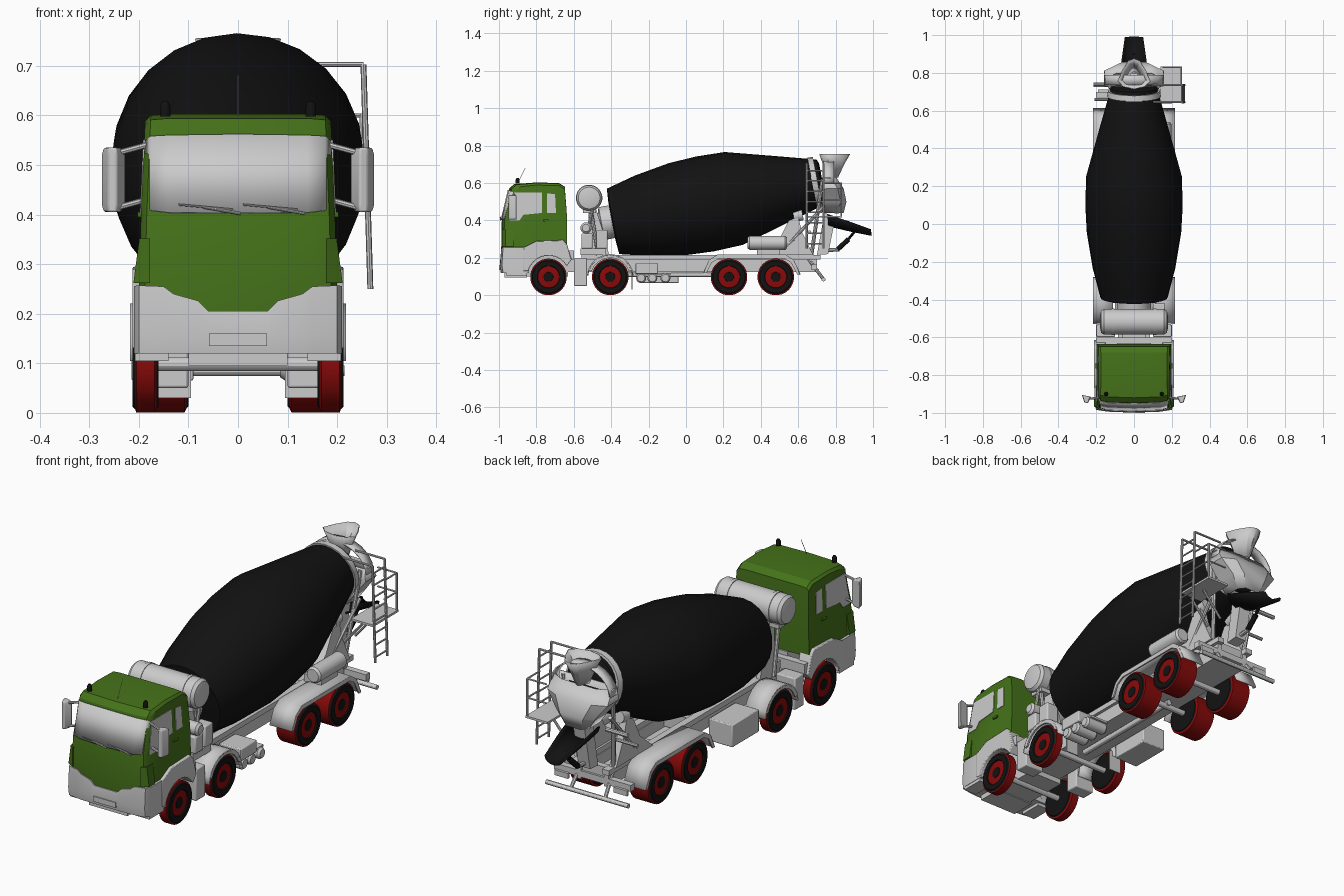
import bpy, bmesh, math
from mathutils import Vector
from math import sin, cos, pi, radians


def material(name, col):
    m = bpy.data.materials.new(name)
    m.diffuse_color = (*col, 1)
    return m


GREEN = material("green_paint", (0.06, 0.17, 0.01))
BLACK = material("black", (0.006, 0.006, 0.006))
RED = material("red", (0.25, 0.003, 0.003))


def loft(name, rings, mat=None, closed=True, caps=True, thick=0, bevel=0):
    bm = bmesh.new()
    vs = [[bm.verts.new(p) for p in r] for r in rings]
    n = len(rings[0])
    for a, b in zip(vs, vs[1:]):
        for i in range(n if closed else n - 1):
            j = (i + 1) % n
            bm.faces.new((a[i], a[j], b[j], b[i]))
    if caps and closed:
        bm.faces.new(vs[0])
        bm.faces.new(vs[-1])
    bmesh.ops.recalc_face_normals(bm, faces=bm.faces)
    me = bpy.data.meshes.new(name)
    bm.to_mesh(me)
    bm.free()
    ob = bpy.data.objects.new(name, me)
    bpy.context.collection.objects.link(ob)
    if mat:
        me.materials.append(mat)
    if thick:
        m = ob.modifiers.new("thickness", 'SOLIDIFY')
        m.thickness, m.offset = thick, 0
    if bevel:
        m = ob.modifiers.new("bevel", 'BEVEL')
        m.width, m.segments, m.limit_method = bevel, 2, 'ANGLE'
    return ob


def prism(name, yz, x0, x1, mat=None, **k):
    return loft(name, [[(x, y, z) for y, z in yz] for x in (x0, x1)], mat, **k)


def box(name, x0, x1, y0, y1, z0, z1, mat=None, **k):
    return prism(name, [(y0, z0), (y1, z0), (y1, z1), (y0, z1)], x0, x1, mat, **k)


def lathe(name, prof, origin, axis, mat=None, n=24, **k):
    o, d = Vector(origin), Vector(axis).normalized()
    u = d.orthogonal().normalized()
    w = d.cross(u)
    return loft(name, [[o + d * t + (u * cos(2 * pi * i / n) + w * sin(2 * pi * i / n)) * r
                        for i in range(n)] for t, r in prof], mat, **k)


def tube(name, p, q, r=0.005, mat=None, n=8):
    d = Vector(q) - Vector(p)
    return lathe(name, [(0, r), (d.length, r)], p, d, mat, n)


def arc(y, z, r, a0, a1, n):
    return [(y + r * cos(radians(a0 + (a1 - a0) * i / n)),
             z + r * sin(radians(a0 + (a1 - a0) * i / n))) for i in range(n + 1)]


# cab shell: side profile swept across, rounded back at the front corners
STATIONS = [(-1, .035, .014), (-.94, .014, .003), (-.75, .005, 0), (0, 0, 0),
            (.75, .005, 0), (.94, .014, .003), (1, .035, .014)]


def half_w(z):
    return .2 - .012 * max(0, (z - .3)) / .28


def front_y(z):
    return -.988 + .003 * (z - .25) / .15 if z < .4 else -.985 + .04 * (z - .4) / .17


cab = [(-.986, .2), (-.988, .25), (-.985, .4), (-.945, .57), (-.92, .594), (-.8, .603), (-.68, .6),
       (-.648, .58), (-.636, .42), (-.636, .26), (-.84, .26)]
loft("cab_shell", [[(u * half_w(z), y + (dy if i < 5 else 0), z - (dz if 4 <= i <= 7 else 0))
                    for i, (y, z) in enumerate(cab)] for u, dy, dz in STATIONS], GREEN)
# windscreen
loft("windscreen", [[(u * .186, front_y(z) + dy - .004, z) for z in zs] for (u, dy, dz), zs in
                    zip(STATIONS, [(.418, .548), (.408, .558), (.404, .56), (.403, .562),
                                   (.404, .56), (.408, .558), (.418, .548)])],
     closed=False, thick=.004)
for x in (-.12, .01):
    tube("wiper", (x, -.99, .42), (x + .11, -.992, .41), .002)
    tube("wiper_arm", (x + .05, -.993, .415), (x + .125, -.992, .402), .003)
# bumper
top = [(.21, .256, .04), (.2, .257, .012), (.15, .255, .004), (.13, .24, .002), (.08, .226, 0), (.06, .206, 0)]
sta = [(-x, z, d) for x, z, d in top] + [(x, z, d) for x, z, d in reversed(top)]
loft("bumper", [[(x, -.99 + d, .12), (x, -.996 + d, .16), (x, -.99 + d, z), (x, -.84, z), (x, -.84, .12)]
                for x, z, d in sta])
box("number_plate", -.058, .058, -1, -.99, .135, .16)
box("under_bumper", -.1, .1, -.97, -.85, .096, .125)
for x in (-.147, .147):
    lathe("beacon", [(0, .011), (.02, .011), (.03, .006)], (x, -.9, .598), (0, 0, 1), BLACK, 12)
tube("antenna", (0, -.9, .6), (0, -.86, .68), .0012)

side_windows = [[(-.945, .4), (-.918, .55), (-.77, .55), (-.77, .44), (-.87, .43), (-.89, .4)],
                [(-.742, .44), (-.742, .545), (-.7, .54), (-.695, .44)]]
arch_panel = ([(-.87, .255), (-.8, .29), (-.655, .295), (-.635, .27), (-.612, .19)] +
              arc(-.735, .1, .112, 30, 165, 10) + [(-.87, .13)])
for s in (-1, 1):
    # cab sides
    for w in side_windows:
        loft("side_window", [[(s * (half_w(z) + o), y, z) for y, z in w] for o in (-.01, .002)])
    loft("corner_deflector", [[(s * x, y, z) for x, y in ((.178, -.984), (.178 + b, -.966), (.178 + b, -.92), (.178, -.92))]
                              for z, b in ((.262, .033), (.3, .028), (.352, .021))], GREEN)
    prism("front_wheel_arch", arch_panel, s * .15, s * .213, bevel=.004)
    box("door_handle", s * .195, s * .203, -.765, -.735, .395, .405, GREEN)
    loft("mirror", [[(s * x, y, z) for x, y in ((.226 + d, -.915), (.245, -.95), (.262, -.945), (.276 - d / 2, -.905))]
                    for z, d in ((.405, .01), (.42, 0), (.52, 0), (.535, .01))], bevel=.004)
    for z in (.415, .525):
        tube("mirror_arm", (s * .185, -.92, z + .015), (s * .24, -.925, z), .006)
    for z in (.135, .19):
        box("cab_step", s * .14, s * .208, -.96, -.85, z - .03, z - .015)
    # wheels with red tread
    for y, inner in ((-.735, .16), (-.405, .16), (.23, .1), (.48, .1)):
        w = .213 - inner
        lathe("tyre", [(0, .05), (0, .085), (.01, .096), (w - .01, .096), (w, .086), (w, .06),
                       (w - .016, .054), (w - .016, .03), (w - .004, .025)],
              (s * inner, y, .098), (s, 0, 0), BLACK, 28)
        lathe("tread", [(0.004, .09), (.008, .098), (w - .008, .098), (w - .006, .093)],
              (s * inner, y, .098), (s, 0, 0), RED, 28)
    # second axle mudguard with flap
    path = arc(-.405, .095, .122, 5, 175, 10)
    lip = arc(-.405, .095, .105, 20, 160, 10)
    loft("middle_mudguard", [[(s * x, y, z) for y, z in path] for x in (.11, .218)], closed=False, thick=.007)
    prism("middle_mudguard_lip", arc(-.405, .095, .124, 15, 165, 10) + lip[::-1], s * .21, s * .218)
    box("mud_flap", s * .095, s * .16, -.292, -.286, .03, .13)
    # rear mudguards
    path = [(.095, .12), (.125, .185), (.17, .215), (.53, .215), (.575, .185), (.61, .11)]
    loft("rear_mudguard", [[(s * x, y, z) for y, z in path] for x in (.1, .216)], closed=False, thick=.007)
    prism("rear_mudguard_lip", path + [(.595, .11), (.562, .175), (.525, .196), (.175, .196), (.138, .175), (.11, .12)],
          s * .21, s * .217)
    # chassis rail and drum subframe
    box("chassis_rail", s * .06, s * .085, -.95, .7, .125, .19)
    box("subframe_rail", s * .065, s * .1, -.56, .72, .19, .215)
    # front drum pedestal
    prism("front_pedestal", [(-.52, .21), (-.41, .21), (-.44, .33), (-.48, .46), (-.52, .46)], s * .08, s * .1)
    tube("tank_post", (s * .13, -.47, .215), (s * .13, -.51, .47), .01)
    # rear drum pedestal and posts
    prism("rear_pedestal", [(.4, .215), (.5, .3), (.55, .4), (.6, .42), (.62, .34), (.68, .215)], s * .075, s * .11)
    tube("rear_post", (s * .09, .67, .21), (s * .13, .73, .62), .01)
    tube("rear_brace", (s * .1, .5, .22), (s * .12, .74, .48), .009)
    lathe("drum_roller", [(0, .028), (.05, .028)], (s * .085, .575, .42), (0, 1, .19), n=16)
    tube("bumper_hanger", (s * .08, .65, .2), (s * .09, .735, .085), .009)
    box("tail_light", s * .12, s * .19, .7, .712, .115, .14)

# chassis cross parts
box("chassis_floor", -.085, .085, -.9, .68, .125, .135)
box("engine_block", -.09, .09, -.95, -.63, .1, .26)
box("cab_back_mount", -.2, .2, -.635, -.6, .19, .24)
for y in (-.735, -.405, .23, .48):
    tube("axle", (-.19, y, .098), (.19, y, .098), .014, n=12)
lathe("prop_shaft", [(0, .014), (.6, .014)], (0, -.35, .11), (0, 1, 0), n=12)
for y in (-.2, .05, .35, .66):
    box("cross_member", -.08, .08, y, y + .03, .14, .21)
tube("rear_bar", (-.215, .735, .085), (.215, .735, .085), .011, n=12)
box("rear_beam", -.2, .2, .67, .7, .135, .165)

# side equipment
box("left_locker", -.215, -.09, -.24, -.04, .065, .17, bevel=.004)
box("battery_box", .09, .205, -.27, -.15, .115, .172, bevel=.004)
box("air_tank_shelf", .09, .19, -.27, -.08, .11, .12)
for y in (-.24, -.18, -.11):
    lathe("air_tank", [(0, .02), (.01, .027), (.11, .027), (.12, .02)], (.085, y, .092), (1, 0, 0), n=16)
for s in (-1, 1):
    box("front_locker", s * .1, s * .2, -.598, -.53, .05, .2, bevel=.005)
lathe("water_cylinder", [(0, .03), (.01, .038), (.2, .038), (.21, .03)], (.16, .33, .28), (0, 1, 0), n=20)
box("cylinder_bracket", .08, .17, .38, .5, .215, .25)

# water tank and drum drive
lathe("water_tank", [(0, .03), (.006, .058), (.02, .068), (.34, .068), (.354, .058), (.36, .03)],
      (-.18, -.518, .52), (1, 0, 0), n=28)
for x in (-.11, .11):
    lathe("tank_strap", [(0, .06), (0, .071), (.016, .071), (.016, .06)], (x - .008, -.518, .52), (1, 0, 0), n=28)
box("tank_cradle", -.15, .15, -.55, -.48, .44, .46)
lathe("drive_gearbox", [(0, .05), (.05, .06), (.06, .09), (.13, .09)], (0, -.51, .372), (0, 1, .19), n=20)
box("pump_base", -.1, .16, -.565, -.43, .215, .25)
lathe("pump", [(0, .02), (.01, .03), (.09, .03), (.1, .02)], (.08, -.535, .36), (1, 0, 0), n=16)
box("pump_housing", .1, .17, -.56, -.5, .25, .33, bevel=.006)
box("oil_cooler", .1, .165, -.48, -.42, .25, .35, bevel=.006)
tube("coolant_pipe", (.15, -.53, .33), (.15, -.5, .46), .008)

# mixing drum on its tilted axis
lathe("mixing_drum", [(-.006, .1), (0, .178), (.16, .219), (.35, .25), (.5, .258), (.655, .253),
                      (.9, .186), (1.13, .122), (1.14, .1)], (0, -.39, .395), (0, 1, .19), BLACK, 24)
lathe("drum_ring", [(0, .12), (0, .143), (.03, .138), (.03, .12)], (0, .675, .597), (0, 1, .19), n=24)

# filling hopper and discharge hood
half = [(0, .715), (.055, .727), (.085, .757), (.06, .815), (.03, .862)]
rim = half + [(0, .875)] + [(-x, y) for x, y in half[:0:-1]]
loft("filling_hopper", [[(x * k, .775 + (y - .775) * k, z) for x, y in rim]
                        for z, k in ((.755, 1), (.7, .68), (.63, .36))], caps=False, thick=.005)
loft("discharge_hood", [[(-a, .73, z), (a, .73, z), (a, b - .03, z), (a * .6, b, z), (-a * .6, b, z), (-a, b - .03, z)]
                        for z, a, b in ((.63, .15, .8), (.57, .155, .84), (.5, .1, .855), (.44, .06, .84))],
     caps=False, thick=.006)
loft("hood_arch", [[(.155 * cos(pi * i / 10), y, .6 + .12 * sin(pi * i / 10)) for i in range(11)]
                   for y in (.735, .79)], closed=False, thick=.006)
prism("chute_pivot", [(.7, .215), (.76, .22), (.8, .42), (.74, .44)], -.03, .03)

# black discharge chute and ram
loft("discharge_chute", [[(w * cos(pi * i / 8), y + .12 * h * sin(pi * i / 8), z - h * sin(pi * i / 8)) for i in range(9)]
                         for y, z, w, h in ((.755, .432, .075, .06), (.87, .395, .062, .05), (.988, .352, .045, .03))],
     BLACK, closed=False, thick=.008)
tube("chute_ram", (0, .81, .245), (0, .87, .3), .013, BLACK, 12)
tube("chute_ram_rod", (0, .86, .29), (0, .905, .345), .007, BLACK)
tube("chute_ram_mount", (0, .75, .24), (0, .82, .245), .01)

# access ladder, platform and railing
for y in (.645, .735):
    tube("ladder_rail", (.267, y, .25), (.253, y, .703), .006)
    tube("top_rail", (.253, y, .703), (.1, y, .703), .005)
    tube("platform_strut", (.1, y, .3), (.2, y, .415), .006)
for i in range(8):
    z = .275 + i * .056
    tube("ladder_rung", (.266 - i * .0018, .645, z), (.266 - i * .0018, .735, z), .004)
box("platform", .14, .255, .645, .835, .415, .425)
for z in (.51, .6):
    tube("side_railing", (.25, .735, z), (.25, .83, z), .004)
    tube("back_railing", (.25, .83, z), (.15, .83, z), .004)
tube("railing_post", (.25, .83, .42), (.25, .83, .6), .005)
tube("left_step", (-.21, .66, .34), (-.1, .66, .34), .008)
tube("left_bracket", (-.215, .74, .42), (-.1, .74, .42), .01)

# smooth curved surfaces, keep edges sharp
bpy.ops.object.select_all(action='SELECT')
bpy.context.view_layer.objects.active = bpy.context.collection.objects[0]
bpy.ops.object.shade_smooth_by_angle(angle=radians(30))
